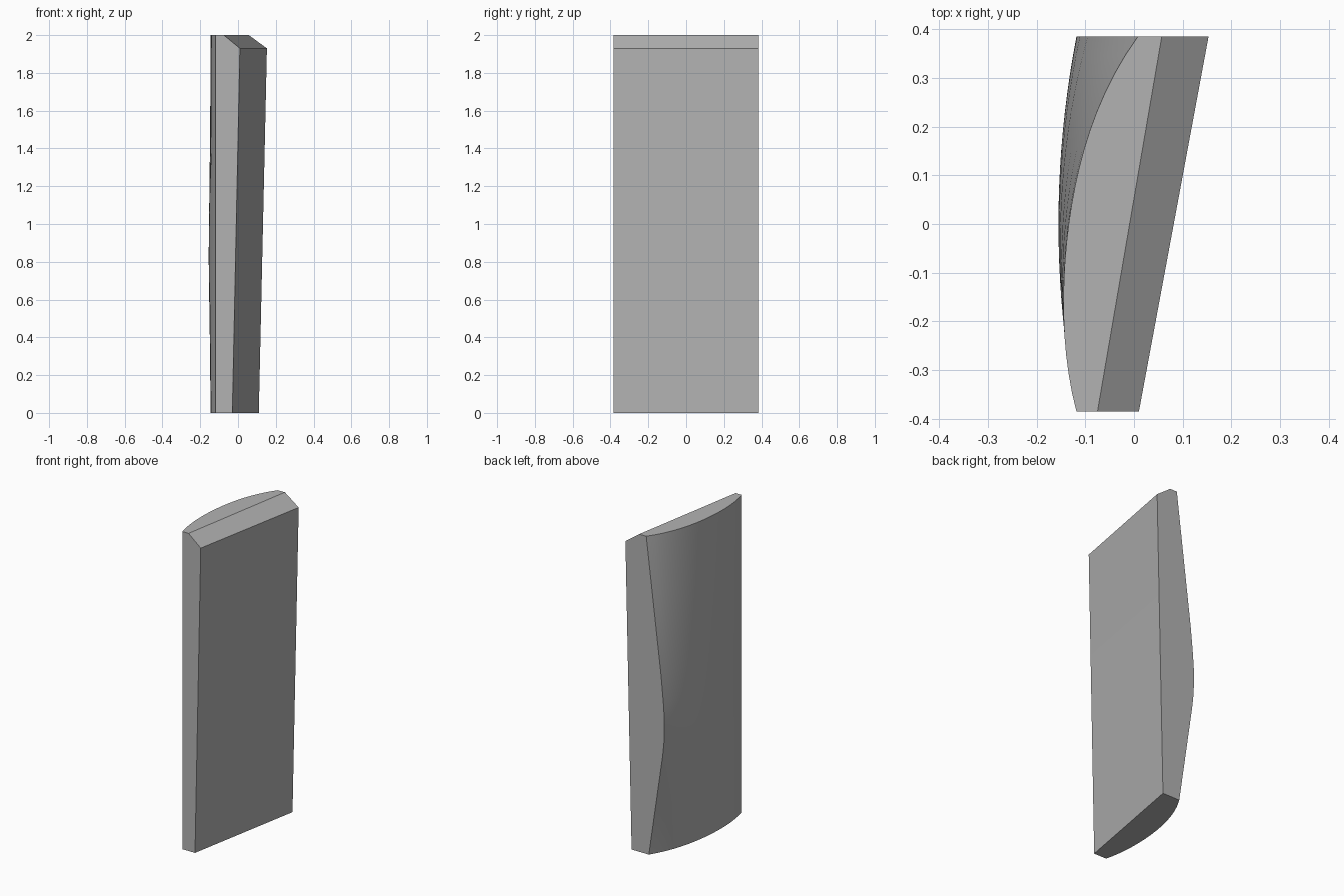
import bpy, bmesh

if "Cube" in bpy.data.objects:
    bpy.data.objects.remove(bpy.data.objects["Cube"])

HALF = 0.385      # half the panel width along y
BEVEL_Z = 1.93    # where the sloped top edge starts
STEPS = 20        # segments across the bowed side

# Height and x of the rear corner of the bowed side
CORNER = [(0, -0.01), (0.64, -0.105), (0.72, -0.114), (0.8, -0.118), (0.89, -0.117),
          (0.98, -0.111), (1.15, -0.095), (2, 0.008)]


def corner_x(z):
    for (z0, x0), (z1, x1) in zip(CORNER, CORNER[1:]):
        if z <= z1:
            return x0 + (x1 - x0) * (z - z0) / (z1 - z0)


def section(z):
    """Closed outline: flat side front, bowed side, flat side back."""
    rear = corner_x(z)
    twist = (rear + 0.118) / 0.126
    depth = 0.037 + 0.042 * twist
    if z > BEVEL_Z:
        flat_front, flat_back = -0.075, 0.057
    else:
        flat_front = -0.03 + 0.04 * z / BEVEL_Z
        flat_back = 0.11 + 0.043 * z / BEVEL_Z
    ring = [(flat_front, -HALF, z)]
    for i in range(STEPS + 1):
        t = 2 * i / STEPS - 1
        chord = -0.118 + (rear + 0.118) * (t + 1) / 2
        bow = depth * (1 - t * t) * (1 + twist * (0.15 * t + 0.2 * t * t))
        ring.append((chord - bow, t * HALF, z))
    ring.append((flat_back, HALF, z))
    return ring


# Loft the sections into one closed panel
levels = sorted({z for z, _ in CORNER} | {0.32, 1.4, 1.65, BEVEL_Z})
bm = bmesh.new()
rings = [[bm.verts.new(p) for p in section(z)] for z in levels]
for low, high in zip(rings, rings[1:]):
    for i in range(len(low)):
        j = (i + 1) % len(low)
        bm.faces.new((low[i], low[j], high[j], high[i]))
bm.faces.new(rings[0])
bm.faces.new(rings[-1])
bmesh.ops.recalc_face_normals(bm, faces=bm.faces)

mesh = bpy.data.meshes.new("curved_panel")
bm.to_mesh(mesh)
bm.free()
panel = bpy.data.objects.new("curved_panel", mesh)
bpy.context.collection.objects.link(panel)

# Plain grey finish
grey = bpy.data.materials.new("plain_grey")
grey.use_nodes = True
colour = (0.45, 0.45, 0.45, 1)
grey.diffuse_color = colour
grey.node_tree.nodes["Principled BSDF"].inputs["Base Color"].default_value = colour
mesh.materials.append(grey)

bpy.context.view_layer.objects.active = panel
panel.select_set(True)
bpy.ops.object.shade_smooth_by_angle(angle=0.5)
